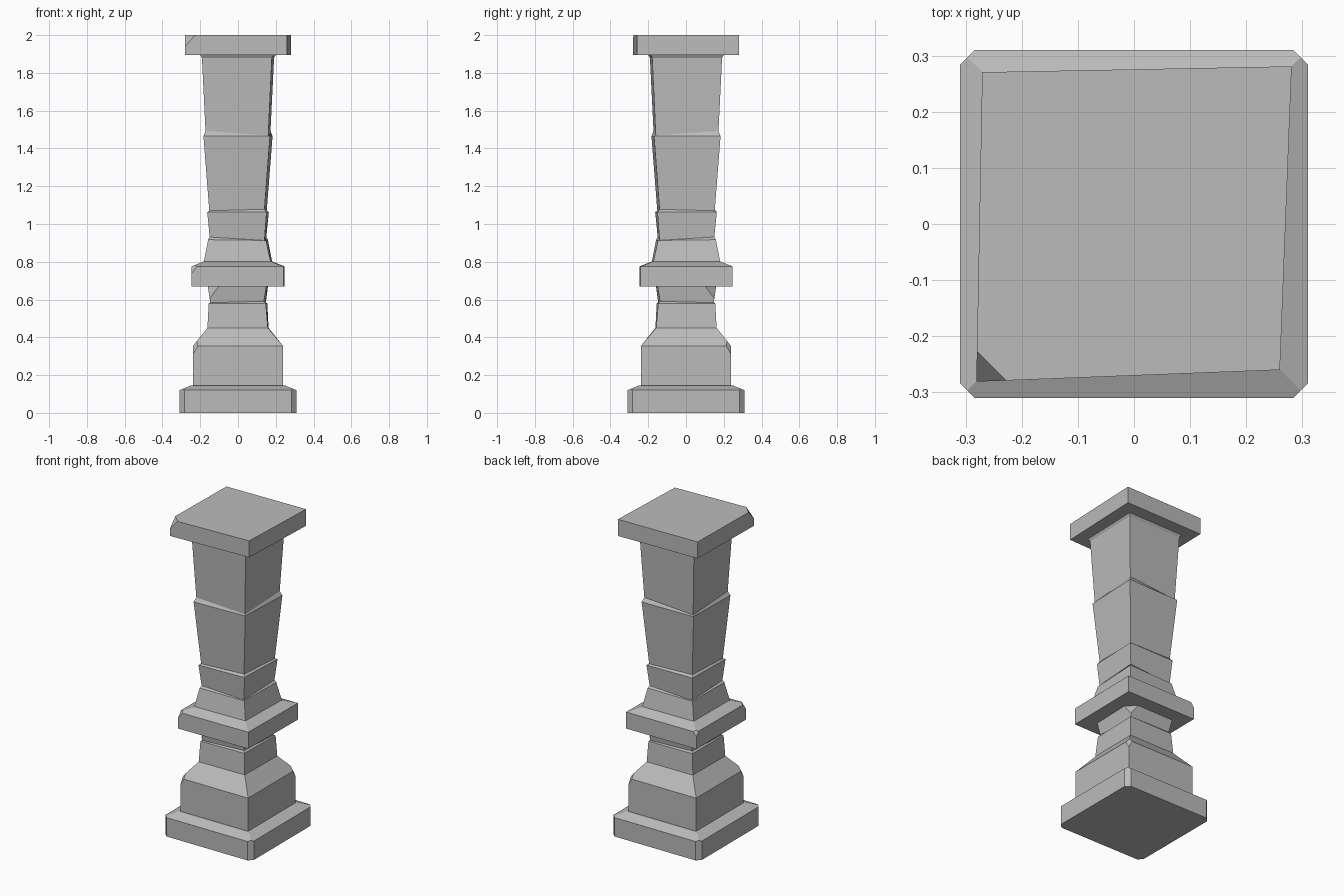
import bpy
import bmesh
from mathutils import Vector

cube = bpy.data.objects.get("Cube")
if cube:
    bpy.data.objects.remove(cube, do_unlink=True)

stone = bpy.data.materials.new("stone grey")
stone.use_nodes = True
colour = (0.5, 0.5, 0.5, 1)
stone.diffuse_color = colour
stone.node_tree.nodes["Principled BSDF"].inputs["Base Color"].default_value = colour


def ring(bm, z, half, skew=0.0, twist=0.0):
    """Uneven square: two opposite corners are pulled in and lowered."""
    a, b = half - skew, half - skew / 2
    corners = ((-half, -half, z + twist), (a, -a, z - twist),
               (half, half, z + twist), (-b, b, z - twist))
    return [bm.verts.new(c) for c in corners]


def chip(bm, point, normal):
    """Cut off everything beyond a plane and close the cut."""
    geom = bm.verts[:] + bm.edges[:] + bm.faces[:]
    cut = bmesh.ops.bisect_plane(bm, geom=geom, plane_co=Vector(point),
                                 plane_no=Vector(normal).normalized(),
                                 clear_outer=True)
    edges = [e for e in cut["geom_cut"] if isinstance(e, bmesh.types.BMEdge)]
    bmesh.ops.holes_fill(bm, edges=edges, sides=0)


def loft(name, sections, chips=()):
    """Join rings given as (height, half width, skew, twist) from the bottom up."""
    bm = bmesh.new()
    rings = [ring(bm, *s) for s in sections]
    bm.faces.new(rings[0][::-1])
    bm.faces.new(rings[-1])
    for low, high in zip(rings, rings[1:]):
        for i in range(4):
            j = (i + 1) % 4
            bm.faces.new((low[i], low[j], high[j], high[i]))
    for point, normal in chips:
        chip(bm, point, normal)
    bmesh.ops.recalc_face_normals(bm, faces=bm.faces[:])
    mesh = bpy.data.meshes.new(name)
    bm.to_mesh(mesh)
    bm.free()
    mesh.materials.append(stone)
    obj = bpy.data.objects.new(name, mesh)
    bpy.context.collection.objects.link(obj)
    return obj


# Base slab with cut vertical corners
corner_cuts = [((sx * 0.297, sy * 0.297, 0), (sx, sy, 0))
               for sx in (-1, 1) for sy in (-1, 1)]
loft("base_slab", [(0, 0.31), (0.12, 0.31), (0.145, 0.25)], corner_cuts)

# Pedestal block, sloped shoulder, neck and collar
loft("pedestal",
     [(0.14, 0.238), (0.355, 0.238), (0.45, 0.162, 0.004),
      (0.58, 0.155, 0.008), (0.587, 0.147, 0.01, -0.004), (0.68, 0.162, 0.01)],
     [((s * 0.228, s * 0.228, 0.345), (s, s, 0.6)) for s in (-1, 1)])

# Middle slab with sloped top
loft("middle_slab",
     [(0.67, 0.247, 0.006), (0.775, 0.247, 0.006), (0.802, 0.18, 0.006)],
     [((-0.236, -0.236, 0.765), (-1, -1, 0.8)),
      ((-0.236, 0.236, 0.768), (-1, 1, 0.8))])

# Tapered foot and three flared shaft drums, each stepping in from the last
loft("shaft",
     [(0.795, 0.182, 0.008), (0.915, 0.158, 0.01, 0.002),
      (0.922, 0.15, 0.01, 0.009), (1.063, 0.163, 0.012),
      (1.074, 0.152, 0.012, -0.004), (1.465, 0.183, 0.014),
      (1.481, 0.172, 0.012, 0.012), (1.88, 0.191, 0.012),
      (1.9, 0.203, 0.012)])

# Top slab with one broken corner
loft("top_slab", [(1.895, 0.281, 0.021), (2.0, 0.281, 0.021)],
     [((-0.281, -0.226, 2.0), (-1, -1, 0.9))])
